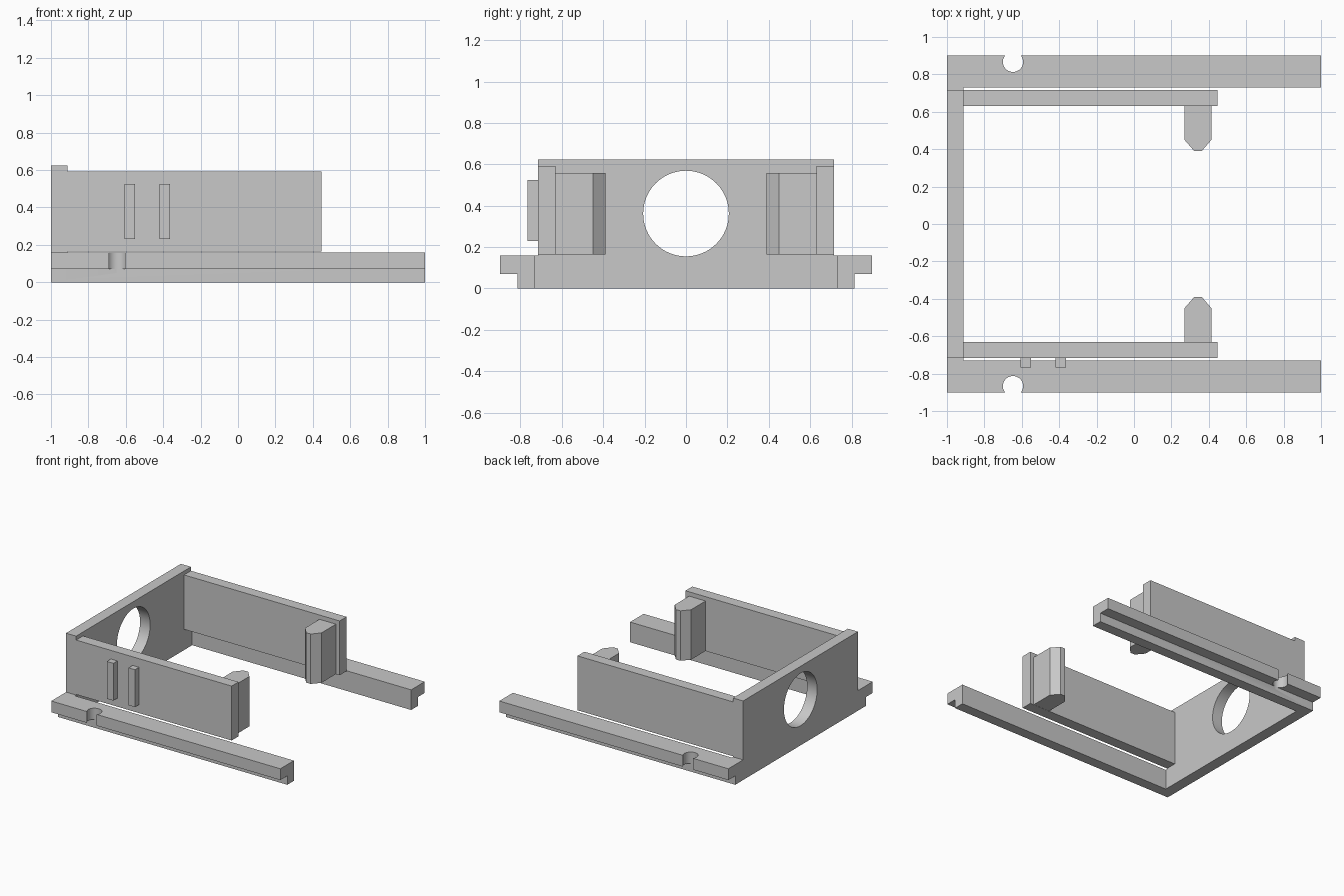
import bpy, bmesh
from math import radians
from mathutils import Vector

cube = bpy.data.objects.get("Cube")
if cube:
    bpy.data.objects.remove(cube, do_unlink=True)

# Single plastic colour
grey = bpy.data.materials.new("light_grey")
grey.use_nodes = True
grey.diffuse_color = (0.58, 0.58, 0.58, 1)
grey.node_tree.nodes["Principled BSDF"].inputs["Base Color"].default_value = (0.58, 0.58, 0.58, 1)


def prism(name, outline, axis, lo, hi):
    """Extrude a 2D outline along axis: 'x' takes (y, z) points, 'z' takes (x, y)."""
    bm = bmesh.new()
    place = (lambda p: (lo, *p)) if axis == "x" else (lambda p: (*p, lo))
    face = bm.faces.new([bm.verts.new(place(p)) for p in outline])
    ext = bmesh.ops.extrude_face_region(bm, geom=[face])
    step = Vector((hi - lo, 0, 0)) if axis == "x" else Vector((0, 0, hi - lo))
    moved = [g for g in ext["geom"] if isinstance(g, bmesh.types.BMVert)]
    bmesh.ops.translate(bm, verts=moved, vec=step)
    bmesh.ops.recalc_face_normals(bm, faces=bm.faces)
    mesh = bpy.data.meshes.new(name)
    bm.to_mesh(mesh)
    bm.free()
    mesh.materials.append(grey)
    obj = bpy.data.objects.new(name, mesh)
    bpy.context.collection.objects.link(obj)
    return obj


def block(name, x0, x1, y0, y1, z0, z1):
    return prism(name, [(x0, y0), (x1, y0), (x1, y1), (x0, y1)], "z", z0, z1)


def drill(target, radius, depth, centre, rotation=(0, 0, 0)):
    """Cut a round hole and smooth its wall."""
    bpy.ops.mesh.primitive_cylinder_add(vertices=64, radius=radius, depth=depth,
                                        location=centre, rotation=rotation)
    cutter = bpy.context.object
    cutter.name = target.name + "_cutter"
    cutter.hide_render = True
    cutter.data.materials.append(grey)
    mod = target.modifiers.new("hole", "BOOLEAN")
    mod.operation, mod.solver, mod.object = "DIFFERENCE", "EXACT", cutter
    bpy.ops.object.select_all(action="DESELECT")
    target.select_set(True)
    bpy.context.view_layer.objects.active = target
    bpy.ops.object.modifier_apply(modifier=mod.name)
    bpy.data.objects.remove(cutter, do_unlink=True)
    bpy.ops.object.shade_smooth_by_angle(angle=radians(30))


RAIL_IN, RAIL_TOP = 0.731, 0.159
WALL_IN, WALL_OUT = 0.63, 0.716
PLATE_X = -0.912

# End plate, widened at its foot to meet the rails, with a round opening
half = [(RAIL_IN, 0), (RAIL_IN, RAIL_TOP), (WALL_OUT, RAIL_TOP), (WALL_OUT, 0.624)]
plate = prism("end_plate", half + [(-y, z) for y, z in reversed(half)], "x", -1, PLATE_X)
drill(plate, 0.207, 0.4, (-0.95, 0, 0.362), (0, radians(90), 0))

for side, s in (("right", -1), ("left", 1)):
    where = "front" if s < 0 else "back"

    # Stepped rail with a round notch in its flange
    profile = [(RAIL_IN, 0), (0.814, 0), (0.814, 0.07), (0.9, 0.07),
               (0.9, RAIL_TOP), (RAIL_IN, RAIL_TOP)]
    rail = prism(where + "_rail", [(s * y, z) for y, z in profile], "x", -1, 1)
    drill(rail, 0.054, 0.3, (-0.647, s * 0.867, 0.2))

    # Upright side wall
    block(where + "_wall", PLATE_X, 0.446, s * WALL_IN, s * WALL_OUT, 0.164, 0.593)

    # Inward post with a bevelled tip
    tip = [(0.27, WALL_IN), (0.27, 0.45), (0.322, 0.39),
           (0.362, 0.39), (0.414, 0.45), (0.414, WALL_IN)]
    prism(where + "_post", [(x, s * y) for x, y in tip], "z", 0.165, 0.559)

# Grip ribs on the outside of the front wall
for i, x in enumerate((-0.58, -0.391)):
    block(f"grip_rib_{i + 1}", x - 0.028, x + 0.028, -0.766, -WALL_OUT, 0.23, 0.525)
